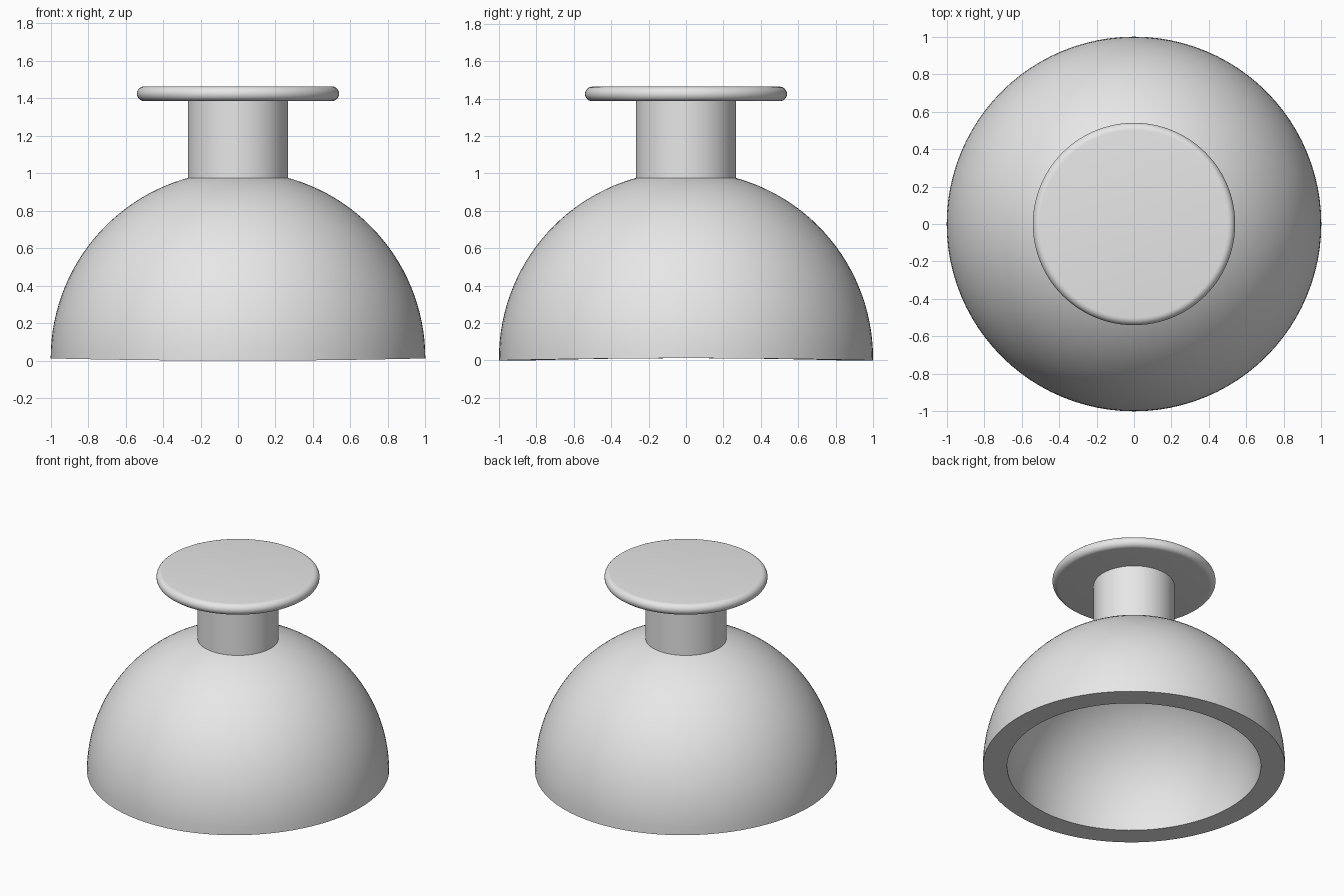
import bpy
import bmesh
from math import sin, cos, pi, radians

if "Cube" in bpy.data.objects:
    bpy.data.objects.remove(bpy.data.objects["Cube"])

SEGMENTS = 96
grey = bpy.data.materials.new("plain_grey")
grey.diffuse_color = (0.8, 0.8, 0.8, 1)
grey.use_nodes = True
grey.node_tree.nodes["Principled BSDF"].inputs["Base Color"].default_value = grey.diffuse_color


def arc(radius, cx, cz, start, end, steps):
    """Points (r, z) along a circular arc, angles in degrees from horizontal."""
    angles = [radians(start + (end - start) * i / steps) for i in range(steps + 1)]
    return [(max(cx + radius * cos(a), 0), cz + radius * sin(a)) for a in angles]


def lathe(name, profile, rim=None):
    """Revolve a profile that starts and ends on the z axis."""
    bm = bmesh.new()
    verts = [bm.verts.new((r, 0, z)) for r, z in profile]
    edges = [bm.edges.new(pair) for pair in zip(verts, verts[1:])]
    bmesh.ops.spin(bm, geom=verts + edges, cent=(0, 0, 0), axis=(0, 0, 1),
                   angle=2 * pi, steps=SEGMENTS)
    bmesh.ops.remove_doubles(bm, verts=bm.verts, dist=1e-4)
    if rim:
        # The rim dips very slightly at front and back
        for v in bm.verts:
            if abs(v.co.z - rim) < 1e-4:
                v.co.z = rim * v.co.x ** 2 / (v.co.x ** 2 + v.co.y ** 2)
    bmesh.ops.recalc_face_normals(bm, faces=bm.faces)
    mesh = bpy.data.meshes.new(name)
    bm.to_mesh(mesh)
    bm.free()
    mesh.materials.append(grey)
    obj = bpy.data.objects.new(name, mesh)
    bpy.context.collection.objects.link(obj)
    bpy.ops.object.select_all(action="DESELECT")
    obj.select_set(True)
    bpy.context.view_layer.objects.active = obj
    bpy.ops.object.shade_smooth_by_angle(angle=radians(30))
    return obj


# Thick hollow half sphere, open underneath
RIM = 0.012
lathe("dome", arc(1.0, 0, RIM, 90, 0, 32) + arc(0.84, 0, RIM, 0, 90, 32), RIM)

# Straight stem, sunk a little into the dome and the cap
lathe("stem", [(0, 0.95), (0.268, 0.95), (0.268, 1.40), (0, 1.40)])

# Flat round cap with a fully rounded edge
EDGE = 0.039
lathe("cap", [(0, 1.386)] + arc(EDGE, 0.54 - EDGE, 1.386 + EDGE, -90, 90, 12)
      + [(0, 1.386 + 2 * EDGE)])
